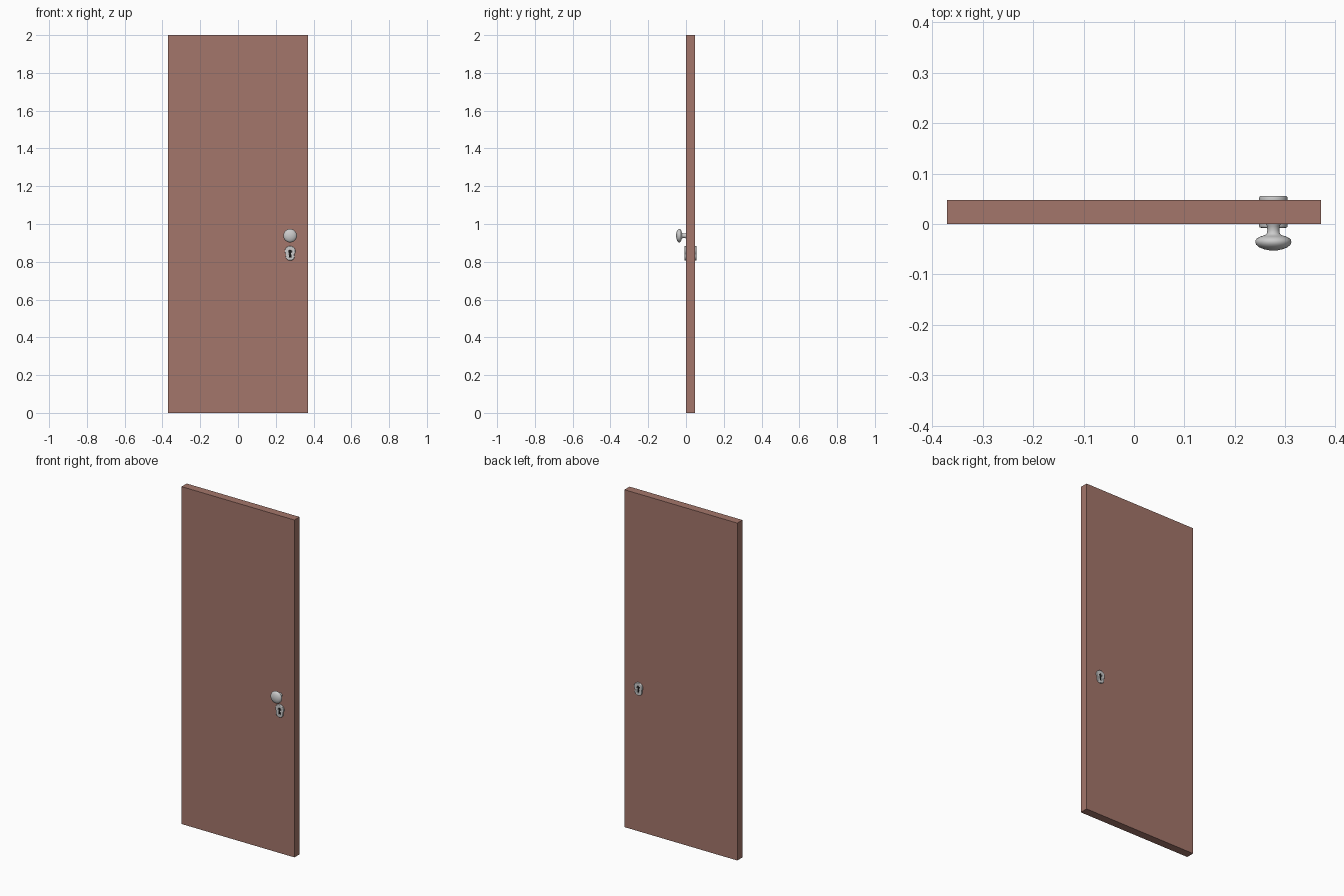
import bpy, bmesh, math
from mathutils import Matrix

if "Cube" in bpy.data.objects:
    bpy.data.objects.remove(bpy.data.objects["Cube"])

X, THICK = 0.276, 0.048          # lock axis and door thickness


def material(name, rgb):
    m = bpy.data.materials.new(name)
    m.diffuse_color = (*rgb, 1)
    m.use_nodes = True
    m.node_tree.nodes["Principled BSDF"].inputs["Base Color"].default_value = m.diffuse_color
    return m


def mesh_object(name, bm, mat=None):
    bmesh.ops.recalc_face_normals(bm, faces=bm.faces)
    me = bpy.data.meshes.new(name)
    bm.to_mesh(me)
    bm.free()
    ob = bpy.data.objects.new(name, me)
    bpy.context.collection.objects.link(ob)
    if mat:
        me.materials.append(mat)
    return ob


def smooth(ob, angle=40):
    bpy.ops.object.select_all(action='DESELECT')
    ob.select_set(True)
    bpy.context.view_layer.objects.active = ob
    bpy.ops.object.shade_smooth_by_angle(angle=math.radians(angle))


def box(name, size, centre, mat=None):
    bm = bmesh.new()
    bmesh.ops.create_cube(bm, size=1, matrix=Matrix.Translation(centre) @ Matrix.Diagonal((*size, 1)))
    return mesh_object(name, bm, mat)


def outline_plate(name, outlines, y, extrude, bevel=0.0, mat=None):
    # filled x-z outline (later loops are holes), thickened along y
    cu = bpy.data.curves.new(name, 'CURVE')
    cu.dimensions, cu.fill_mode = '2D', 'BOTH'
    cu.extrude, cu.bevel_depth, cu.bevel_resolution, cu.offset = extrude, bevel, 3, -bevel
    for pts in outlines:
        sp = cu.splines.new('POLY')
        sp.points.add(len(pts) - 1)
        for p, (u, v) in zip(sp.points, pts):
            p.co = (u, v, 0, 1)
        sp.use_cyclic_u = True
    ob = bpy.data.objects.new(name, cu)
    bpy.context.collection.objects.link(ob)
    ob.location = (X, y, 0.845)
    ob.rotation_euler = (math.pi / 2, 0, 0)
    bpy.ops.object.select_all(action='DESELECT')
    ob.select_set(True)
    bpy.context.view_layer.objects.active = ob
    bpy.ops.object.convert(target='MESH')
    ob = bpy.context.object
    if mat:
        ob.data.materials.append(mat)
    smooth(ob)


def arc(cx, cy, rx, ry, a0, a1, n):
    return [(cx + rx * math.cos(math.radians(a0 + (a1 - a0) * i / n)),
             cy + ry * math.sin(math.radians(a0 + (a1 - a0) * i / n))) for i in range(n + 1)]


brown = material("brown_wood", (0.37, 0.18, 0.145))
black = material("keyhole_black", (0.01, 0.01, 0.01))

# door leaf
box("door_panel", (0.74, THICK, 2), (0, THICK / 2, 1), brown)

# turned knob: (radius, distance out from the door)
profile = [(0.0145, -0.002), (0.0145, 0.001), (0.0125, 0.004), (0.012, 0.012), (0.0125, 0.018),
           (0.016, 0.022), (0.025, 0.0245), (0.032, 0.028), (0.0352, 0.032), (0.0357, 0.036),
           (0.034, 0.041), (0.028, 0.0462), (0.019, 0.0498), (0.009, 0.052), (0, 0.0525)]
bm = bmesh.new()
vs = [bm.verts.new((X + r, -d, 0.938)) for r, d in profile]
es = [bm.edges.new(p) for p in zip(vs, vs[1:])]
bmesh.ops.spin(bm, geom=vs + es, cent=(X, 0, 0.938), axis=(0, 1, 0), angle=2 * math.pi, steps=40)
bmesh.ops.remove_doubles(bm, verts=bm.verts, dist=1e-5)
smooth(mesh_object("door_knob", bm))

# keyhole plates on both faces: round head, slight waist, round foot
plate = arc(0, 0.011, 0.028, 0.0275, -35, 215, 28) + arc(0, -0.017, 0.0235, 0.0215, 165, 375, 24)
hole = arc(0, 0.0085, 0.0085, 0.0085, -62, 242, 20) + [(-0.0055, -0.021), (0.0055, -0.021)]
for side, y, s in (("front", 0, -1), ("back", THICK, 1)):
    outline_plate(side + "_keyhole_plate", [plate, hole], y, 0.004, 0.0035)
    outline_plate(side + "_keyhole", [hole], y, 0.0015, 0, black)
